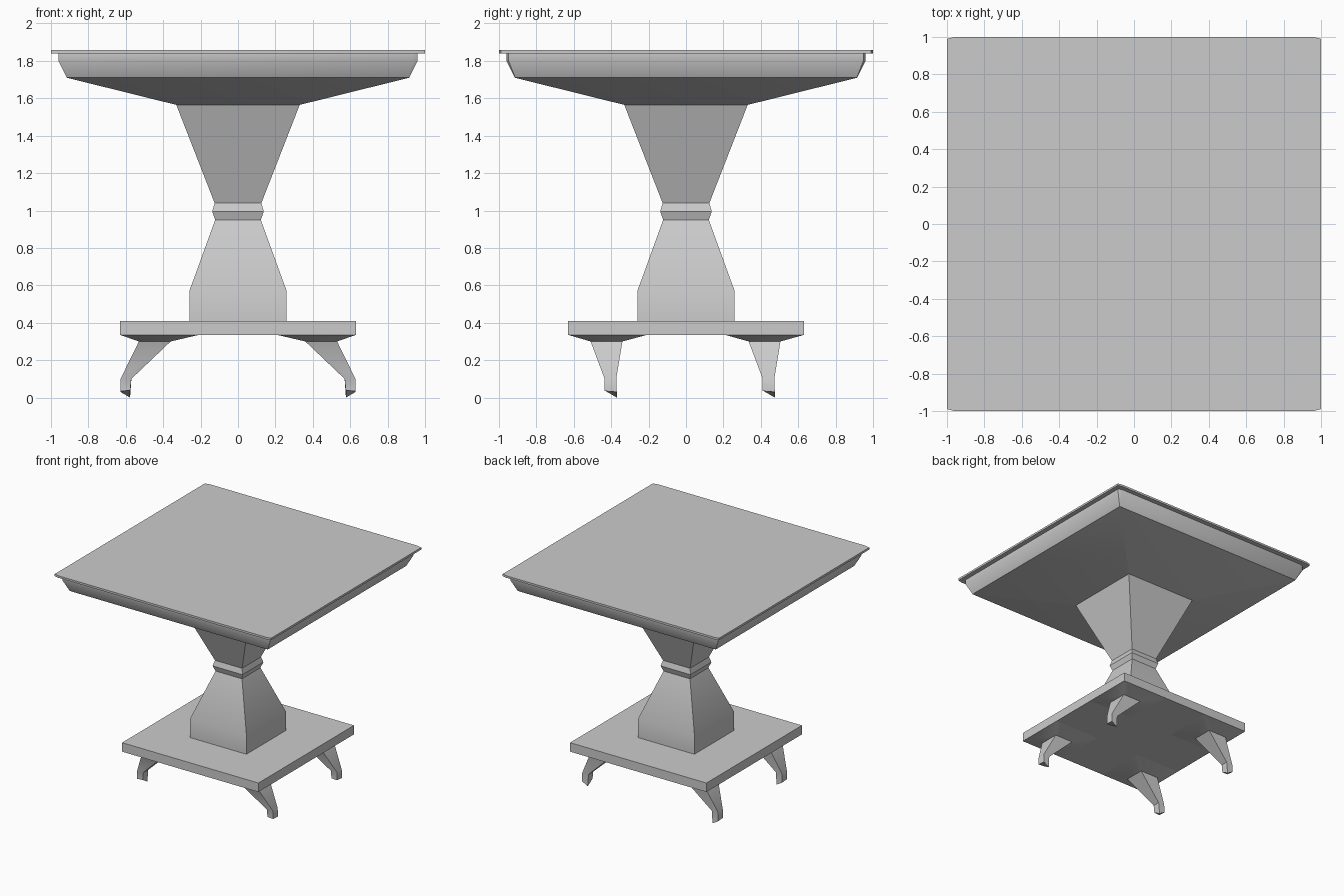
import bpy, bmesh, math

if "Cube" in bpy.data.objects:
    bpy.data.objects.remove(bpy.data.objects["Cube"])


def loft(name, rings):
    """Skin a stack of equal-length rings and cap both ends."""
    bm = bmesh.new()
    loops = [[bm.verts.new(p) for p in ring] for ring in rings]
    n = len(loops[0])
    for a, b in zip(loops, loops[1:]):
        for i in range(n):
            j = (i + 1) % n
            bm.faces.new((a[i], a[j], b[j], b[i]))
    bm.faces.new(loops[0])
    bm.faces.new(loops[-1])
    bmesh.ops.recalc_face_normals(bm, faces=bm.faces)
    mesh = bpy.data.meshes.new(name)
    bm.to_mesh(mesh)
    bm.free()
    obj = bpy.data.objects.new(name, mesh)
    bpy.context.collection.objects.link(obj)
    bpy.ops.object.select_all(action='DESELECT')
    obj.select_set(True)
    bpy.context.view_layer.objects.active = obj
    bpy.ops.object.shade_smooth_by_angle(angle=math.radians(30))
    return obj


def square(h, z):
    return [(-h, -h, z), (h, -h, z), (h, h, z), (-h, h, z)]


def clipped_square(h, cx, cy, z):
    q = [(h, h - cy), (h - cx, h)]
    pts = []
    for sx, sy in ((1, 1), (-1, 1), (-1, -1), (1, -1)):
        corner = q if sx * sy > 0 else q[::-1]
        pts += [(sx * x, sy * y, z) for x, y in corner]
    return pts


def rect(x0, x1, y0, y1, zs):
    return [(x0, y0, zs[0]), (x1, y0, zs[1]), (x1, y1, zs[2]), (x0, y1, zs[3])]


# Table top slab with slightly clipped corners
loft("table_top", [clipped_square(1.0, 0.04, 0.01, z) for z in (1.84, 1.857)])

# Apron band, then the sloping underside
loft("apron", [clipped_square(0.96, 0.03, 0.012, 1.84),
               clipped_square(0.96, 0.03, 0.012, 1.80),
               clipped_square(0.915, 0.002, 0.002, 1.71),
               clipped_square(0.33, 0.001, 0.001, 1.565)])

# Pinched square column
profile = [(0.33, 1.565), (0.125, 1.04), (0.138, 0.995),
           (0.122, 0.95), (0.26, 0.57), (0.26, 0.41)]
loft("column", [square(h, z) for h, z in profile])

# Base plate
loft("base_plate", [square(0.63, z) for z in (0.335, 0.41)])

# Legs: mirrored left to right, repeated front to back
for side, sx in (("left", -1), ("right", 1)):
    for end, dy, top in (("front", -0.845, (-0.63, -0.21)), ("back", 0.0, (0.21, 0.63))):
        rings = [rect(0.21, 0.63, *top, [0.335] * 4),
                 rect(0.36, 0.53, 0.335 + dy, 0.505 + dy, [0.30] * 4),
                 rect(0.57, 0.628, 0.41 + dy, 0.472 + dy, [0.10] * 4),
                 rect(0.577, 0.628, 0.41 + dy, 0.475 + dy, [0.038, 0.035, 0.03, 0.0])]
        loft(f"{end}_{side}_leg", [[(sx * x, y, z) for x, y, z in r] for r in rings])
